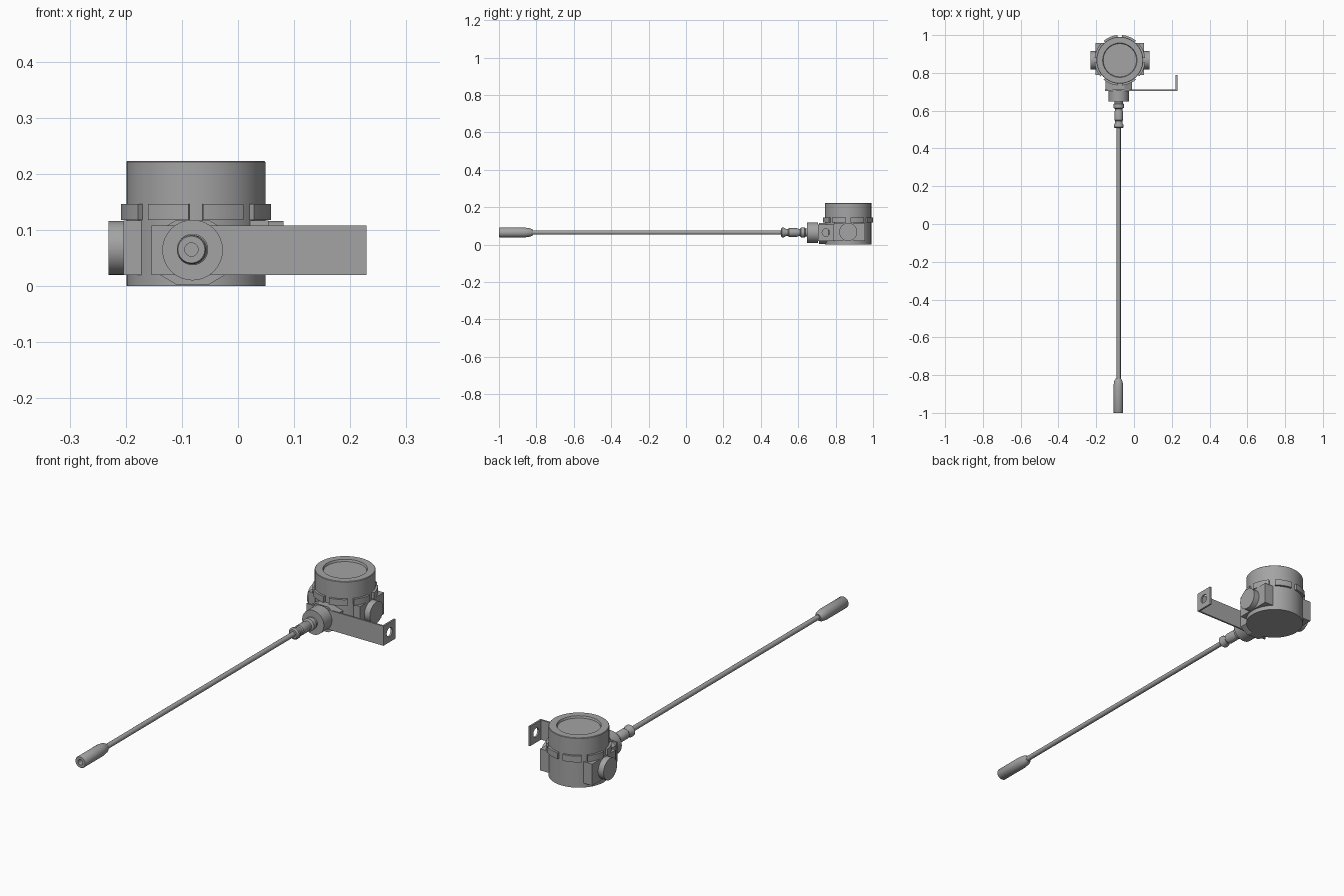
import bpy, bmesh, math
from mathutils import Matrix

if "Cube" in bpy.data.objects:
    bpy.data.objects.remove(bpy.data.objects["Cube"])

CX, CY = -0.075, 0.867        # housing axis
PX, PZ = -0.081, 0.065        # cable axis
AXES = {'x': Matrix.Rotation(math.pi / 2, 4, 'Y'),
        'y': Matrix.Rotation(-math.pi / 2, 4, 'X'),
        'z': Matrix.Identity(4)}

grey = bpy.data.materials.new("dark_grey")
grey.diffuse_color = (0.37, 0.37, 0.37, 1)
grey.use_nodes = True
grey.node_tree.nodes["Principled BSDF"].inputs["Base Color"].default_value = grey.diffuse_color


def finish(name, bm, smooth=True):
    bmesh.ops.recalc_face_normals(bm, faces=bm.faces)
    me = bpy.data.meshes.new(name)
    bm.to_mesh(me)
    bm.free()
    me.materials.append(grey)
    ob = bpy.data.objects.new(name, me)
    bpy.context.collection.objects.link(ob)
    bpy.ops.object.select_all(action='DESELECT')
    bpy.context.view_layer.objects.active = ob
    ob.select_set(True)
    if smooth:
        bpy.ops.object.shade_smooth_by_angle(angle=math.radians(35))
    return ob


def lathe(name, profile, loc, axis='z', n=32):
    """Revolve (radius, distance) points around an axis, capping both ends."""
    bm = bmesh.new()
    rings = []
    for r, h in profile:
        rings.append([bm.verts.new((r * math.cos(a), r * math.sin(a), h))
                      for a in (math.tau * i / n for i in range(n))])
    for a, b in zip(rings, rings[1:]):
        for i in range(n):
            j = (i + 1) % n
            bm.faces.new((a[i], a[j], b[j], b[i]))
    bm.faces.new(rings[0])
    bm.faces.new(rings[-1])
    bm.transform(Matrix.Translation(loc) @ AXES[axis])
    return finish(name, bm)


def prism(bm, points, z0, z1):
    """Extrude an xy outline from z0 to z1."""
    f = bm.faces.new([bm.verts.new((x, y, z0)) for x, y in points])
    out = bmesh.ops.extrude_face_region(bm, geom=[f])
    verts = [v for v in out['geom'] if isinstance(v, bmesh.types.BMVert)]
    bmesh.ops.translate(bm, verts=verts, vec=(0, 0, z1 - z0))


# housing body and screw-on cap with a recessed window
lathe("housing_body", [(0.124, 0), (0.124, 0.118)], (CX, CY, 0), n=40)
lathe("cap", [(0.124, 0.112), (0.124, 0.221), (0.122, 0.223), (0.091, 0.223),
              (0.088, 0.214)], (CX, CY, 0), n=40)

# eight grip lugs around the cap
bm = bmesh.new()
for k in range(8):
    mid = math.radians(-90 + 22.5 + 45 * k)
    arc = [mid + math.radians(t) for t in (-17, -8.5, 0, 8.5, 17)]
    outline = [(CX + 0.134 * math.cos(a), CY + 0.134 * math.sin(a)) for a in arc]
    outline += [(CX + 0.118 * math.cos(a), CY + 0.118 * math.sin(a)) for a in reversed(arc)]
    prism(bm, outline, 0.118, 0.146)
finish("cap_lugs", bm)

# side bosses and round conduit ports
for side, label in ((-1, "left"), (1, "right")):
    bm = bmesh.new()
    x0, x1 = CX + side * 0.06, CX + side * 0.129
    prism(bm, [(x0, 0.79), (x1, 0.79), (x1, 0.957), (x0, 0.957)], 0.02, 0.117)
    finish(label + "_boss", bm, False)
    lathe(label + "_port", [(0.048, side * 0.1), (0.048, side * 0.156)],
          (CX, CY, 0.068), 'x')

# eight-sided front neck, drawn upright then tipped forward
bm = bmesh.new()
half = [(0.070, 0.033), (0.030, 0.057)]
outline = half + [(-x, z) for x, z in reversed(half)]
outline += [(-x, -z) for x, z in outline]
prism(bm, [(PX + x, 0.060 + z) for x, z in outline], -0.80, -0.712)
bm.transform(Matrix.Rotation(math.pi / 2, 4, 'X'))
finish("front_neck", bm, False)

# L-shaped mounting bracket with a hole in its tab
bm = bmesh.new()
prism(bm, [(-0.154, 0.705), (0.229, 0.705), (0.229, 0.79), (0.221, 0.79),
           (0.221, 0.713), (-0.154, 0.713)], 0.02, 0.108)
bracket = finish("mounting_bracket", bm, False)
cutter = lathe("hole_cutter", [(0.02, 0.2), (0.02, 0.25)], (0, 0.748, 0.065), 'x', 24)
cutter.hide_render = True
mod = bracket.modifiers.new("hole", 'BOOLEAN')
mod.operation = 'DIFFERENCE'
mod.solver = 'EXACT'
mod.object = cutter
bpy.ops.object.select_all(action='DESELECT')
bpy.context.view_layer.objects.active = bracket
bracket.select_set(True)
bpy.ops.object.modifier_apply(modifier=mod.name)
bpy.data.objects.remove(cutter)

# round collar and stepped cable gland
lathe("collar", [(0.054, 0.648), (0.054, 0.706)], (PX, 0, 0.064), 'y')
lathe("cable_gland", [(0.012, 0.507), (0.020, 0.507), (0.026, 0.513), (0.026, 0.523),
                      (0.019, 0.534), (0.019, 0.545), (0.023, 0.550), (0.023, 0.594),
                      (0.019, 0.603), (0.019, 0.610), (0.028, 0.615), (0.028, 0.634),
                      (0.022, 0.640), (0.022, 0.655)], (PX, 0, PZ), 'y', 24)

# cable and sensor tip
lathe("cable", [(0.011, -0.84), (0.011, 0.52)], (PX, 0, PZ), 'y', 16)
lathe("sensor_tip", [(0.012, -0.97), (0.012, -1.0), (0.024, -1.0), (0.026, -0.997),
                     (0.026, -0.86), (0.022, -0.832), (0.014, -0.818), (0.009, -0.818)],
      (PX - 0.002, 0, PZ), 'y', 24)
